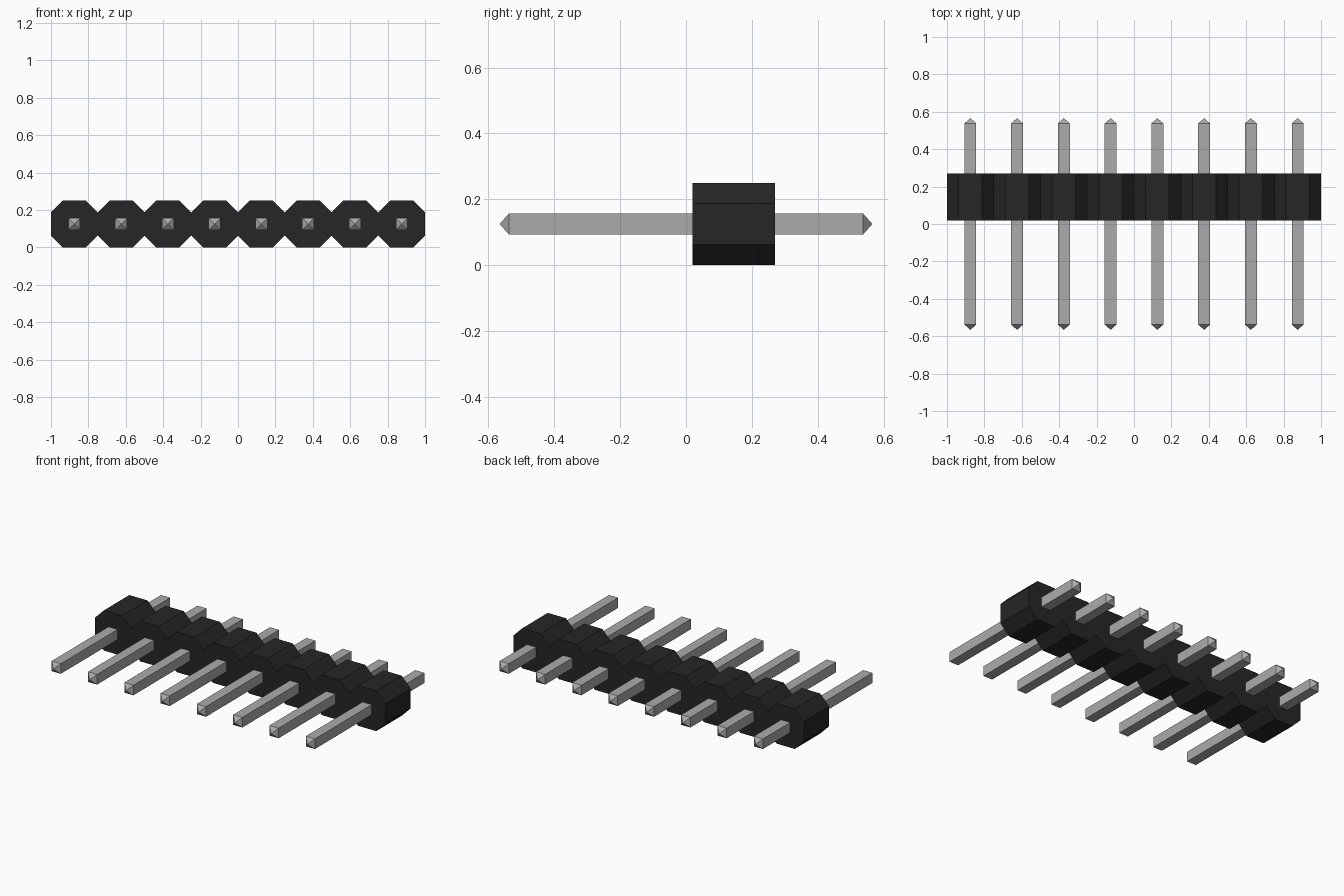
import bpy
import bmesh

cube = bpy.data.objects.get("Cube")
if cube:
    bpy.data.objects.remove(cube, do_unlink=True)

COUNT = 8
PITCH = 0.25
CUT = PITCH / 4          # corner cut of each octagonal cell
MID_Z = PITCH / 2
BODY_Y = (0.02, 0.27)
PIN_HALF = 0.0315
PIN_END = 0.566
PIN_SHOULDER = 0.538


def material(name, value, roughness, metallic=0.0):
    mat = bpy.data.materials.new(name)
    mat.use_nodes = True
    colour = (value, value, value, 1.0)
    mat.diffuse_color = colour
    bsdf = mat.node_tree.nodes["Principled BSDF"]
    bsdf.inputs["Base Color"].default_value = colour
    bsdf.inputs["Roughness"].default_value = roughness
    bsdf.inputs["Metallic"].default_value = metallic
    return mat


def add_object(name, bm, mat):
    bmesh.ops.recalc_face_normals(bm, faces=bm.faces)
    mesh = bpy.data.meshes.new(name)
    bm.to_mesh(mesh)
    bm.free()
    mesh.materials.append(mat)
    obj = bpy.data.objects.new(name, mesh)
    bpy.context.collection.objects.link(obj)
    return obj


def pin_x(i):
    return (i - (COUNT - 1) / 2) * PITCH


black = material("black plastic", 0.019, 0.6)
metal = material("grey metal", 0.41, 0.5)

# Housing: row of octagonal cells as one notched outline, extruded in depth
bottom = [(-1.0, CUT)]
for i in range(COUNT):
    x = pin_x(i)
    bottom += [(x - CUT, 0.0), (x + CUT, 0.0), (x + PITCH / 2, CUT)]
top = [(x, PITCH - z) for x, z in reversed(bottom)]

bm = bmesh.new()
outline = [bm.verts.new((x, BODY_Y[0], z)) for x, z in bottom + top]
face = bm.faces.new(outline)
result = bmesh.ops.extrude_face_region(bm, geom=[face], use_keep_orig=True)
moved = [g for g in result["geom"] if isinstance(g, bmesh.types.BMVert)]
bmesh.ops.translate(bm, verts=moved, vec=(0, BODY_Y[1] - BODY_Y[0], 0))
bmesh.ops.triangulate(bm, faces=[f for f in bm.faces if len(f.verts) > 4])
add_object("housing", bm, black)

# Pins: square bars with pyramid tips at both ends
for i in range(COUNT):
    bm = bmesh.new()
    corners = [(-1, -1), (1, -1), (1, 1), (-1, 1)]
    rings = [[bm.verts.new((a * PIN_HALF, y, b * PIN_HALF)) for a, b in corners]
             for y in (-PIN_SHOULDER, PIN_SHOULDER)]
    tips = [bm.verts.new((0, y, 0)) for y in (-PIN_END, PIN_END)]
    for k in range(4):
        n = (k + 1) % 4
        bm.faces.new((rings[0][k], rings[0][n], rings[1][n], rings[1][k]))
        for ring, tip in zip(rings, tips):
            bm.faces.new((ring[k], ring[n], tip))
    pin = add_object(f"pin_{i + 1}", bm, metal)
    pin.location = (pin_x(i), 0, MID_Z)
